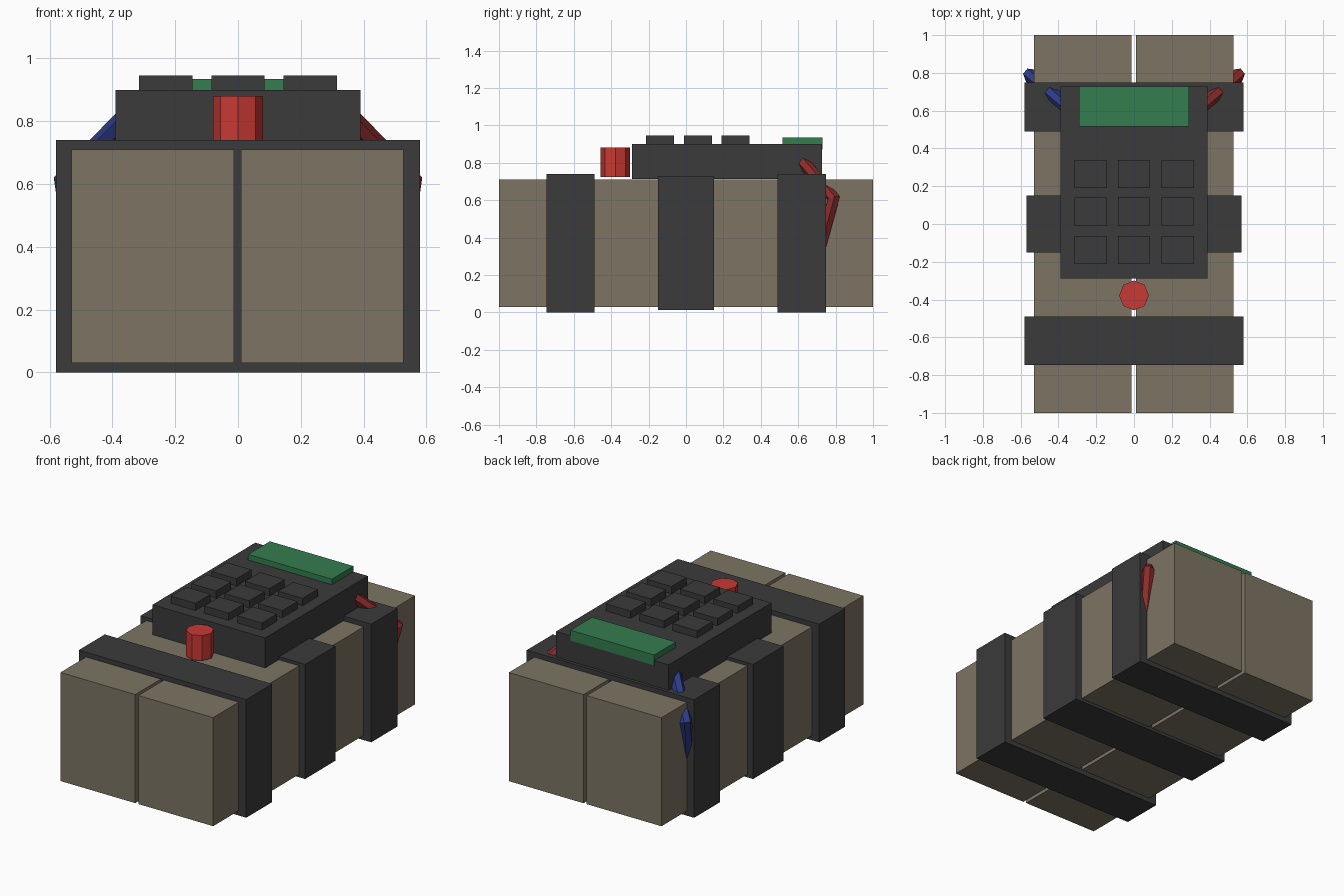
import bpy
from mathutils import Vector

cube = bpy.data.objects.get("Cube")
if cube:
    bpy.data.objects.remove(cube, do_unlink=True)


def material(name, rgb):
    mat = bpy.data.materials.new(name)
    mat.use_nodes = True
    mat.diffuse_color = (*rgb, 1)
    bsdf = next(n for n in mat.node_tree.nodes if n.type == 'BSDF_PRINCIPLED')
    bsdf.inputs["Base Color"].default_value = (*rgb, 1)
    return mat


tan = material("tan_putty", (0.205, 0.178, 0.125))
dark = material("dark_grey", (0.043, 0.043, 0.043))
red = material("button_red", (0.58, 0.042, 0.035))
green = material("screen_green", (0.034, 0.205, 0.078))
wire_red = material("wire_red", (0.27, 0.026, 0.026))
wire_blue = material("wire_blue", (0.026, 0.045, 0.25))


def box(name, low, high, mat):
    low, high = Vector(low), Vector(high)
    bpy.ops.mesh.primitive_cube_add(size=1, location=(low + high) / 2)
    ob = bpy.context.object
    ob.name = name
    ob.scale = high - low
    bpy.ops.object.transform_apply(location=False, rotation=False, scale=True)
    ob.data.materials.append(mat)
    return ob


# Two long blocks with a thin gap
box("right_block", (-0.53, -1, 0.03), (-0.012, 1, 0.71), tan)
box("left_block", (0.01, -1, 0.03), (0.528, 1, 0.71), tan)

# Straps around the blocks
box("front_strap", (-0.58, -0.747, 0), (0.58, -0.49, 0.74), dark)
box("middle_strap", (-0.57, -0.15, 0.012), (0.57, 0.15, 0.73), dark)
box("back_strap", (-0.58, 0.49, 0), (0.58, 0.748, 0.74), dark)

# Control panel with screen and keypad
box("control_panel", (-0.39, -0.288, 0.712), (0.39, 0.728, 0.9), dark)
box("screen", (-0.29, 0.515, 0.87), (0.29, 0.729, 0.935), green)
for row, y in enumerate((-0.138, 0.065, 0.265)):
    for col in range(3):
        x = (col - 1) * 0.23
        box(f"key_{row}_{col}", (x - 0.085, y - 0.075, 0.89),
            (x + 0.085, y + 0.075, 0.945), dark)

# Eight-sided push button
bpy.ops.mesh.primitive_cylinder_add(vertices=8, radius=0.079, depth=0.157,
                                    location=(0, -0.378, 0.802))
button = bpy.context.object
button.name = "push_button"
button.data.materials.append(red)


# Bent wires from the panel into the back strap
def wire(name, side, mat):
    path = [(0.34, 0.607, 0.825), (0.553, 0.79, 0.61), (0.5, 0.69, 0.26)]
    curve = bpy.data.curves.new(name, 'CURVE')
    curve.dimensions = '3D'
    curve.bevel_depth = 0.036
    curve.bevel_resolution = 1
    curve.use_fill_caps = True
    spline = curve.splines.new('POLY')
    spline.points.add(len(path) - 1)
    for point, (x, y, z) in zip(spline.points, path):
        point.co = (x * side, y, z, 1)
    spline.use_smooth = False
    curve.materials.append(mat)
    ob = bpy.data.objects.new(name, curve)
    bpy.context.collection.objects.link(ob)


wire("left_wire", 1, wire_red)
wire("right_wire", -1, wire_blue)
